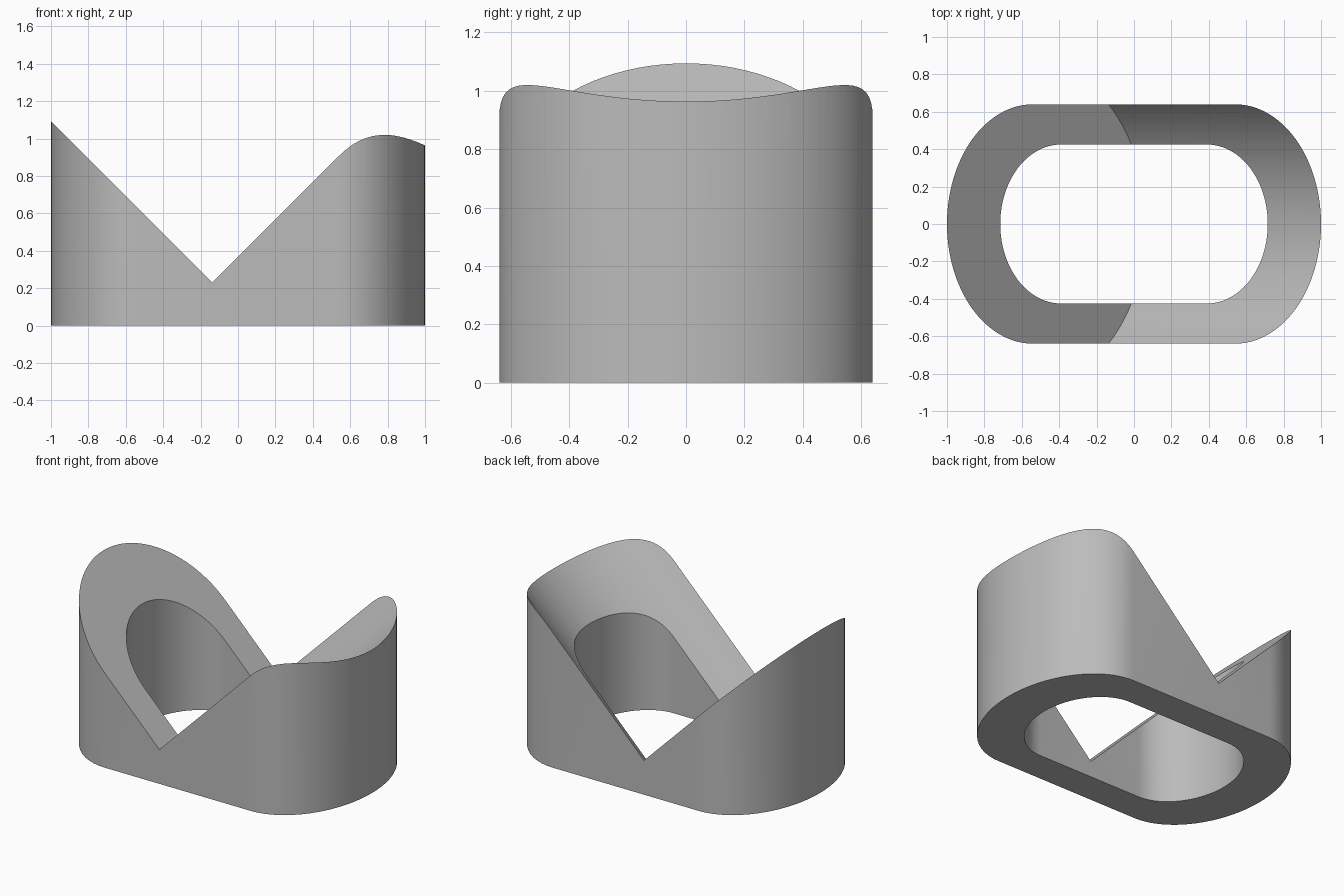
import bpy, bmesh
from math import sin, cos, pi, radians
from mathutils import Vector, Matrix

cube = bpy.data.objects.get("Cube")
if cube:
    bpy.data.objects.remove(cube)

grey = bpy.data.materials.new("mid_grey")
grey.use_nodes = True
colour = (0.5, 0.5, 0.5, 1)
grey.diffuse_color = colour
grey.node_tree.nodes["Principled BSDF"].inputs["Base Color"].default_value = colour


def make_object(name, bm):
    bmesh.ops.recalc_face_normals(bm, faces=bm.faces)
    mesh = bpy.data.meshes.new(name)
    bm.to_mesh(mesh)
    bm.free()
    mesh.materials.append(grey)
    obj = bpy.data.objects.new(name, mesh)
    bpy.context.collection.objects.link(obj)
    return obj


def slot_outline(straight, reach, half_width, steps=48):
    """Straight sides joined by half-elliptical ends."""
    points = []
    for side in (1, -1):
        for i in range(steps + 1):
            a = -pi / 2 + pi * i / steps
            points.append((side * (straight + (reach - straight) * cos(a)),
                           side * half_width * sin(a)))
    return points


# Slot-shaped ring wall
HEIGHT = 1.15
bm = bmesh.new()
loops = [[[bm.verts.new((x, y, z)) for x, y in outline] for z in (0, HEIGHT)]
         for outline in (slot_outline(0.54, 1.0, 0.64),
                         slot_outline(0.39, 0.715, 0.425))]
(outer_low, outer_top), (inner_low, inner_top) = loops
for a, b in ((outer_low, outer_top), (outer_top, inner_top),
             (inner_top, inner_low), (inner_low, outer_low)):
    for i in range(len(a)):
        j = (i + 1) % len(a)
        bm.faces.new((a[i], a[j], b[j], b[i]))
ring = make_object("slotted_saddle_ring", bm)

# Cylinder tilted 45 degrees: its end cuts the flat slope, its side the saddle
RADIUS, LENGTH = 0.86, 2.6
along = Vector((1, 0, 1)).normalized()
across = Vector((-1, 0, 1)).normalized()
centre = along * (0.0665 + LENGTH / 2) + across * (RADIUS - 0.026)
bm = bmesh.new()
bmesh.ops.create_cone(bm, cap_ends=True, segments=192, radius1=RADIUS,
                      radius2=RADIUS, depth=LENGTH,
                      matrix=Matrix.Translation(centre) @ Matrix.Rotation(radians(45), 4, "Y"))
cutter = make_object("saddle_cutter", bm)
cutter.hide_render = True

cut = ring.modifiers.new("saddle_cut", "BOOLEAN")
cut.operation = "DIFFERENCE"
cut.solver = "EXACT"
cut.object = cutter
bpy.ops.object.select_all(action="DESELECT")
ring.select_set(True)
bpy.context.view_layer.objects.active = ring
bpy.ops.object.modifier_apply(modifier=cut.name)
bpy.data.objects.remove(cutter)
bpy.ops.object.shade_smooth_by_angle(angle=radians(30))
